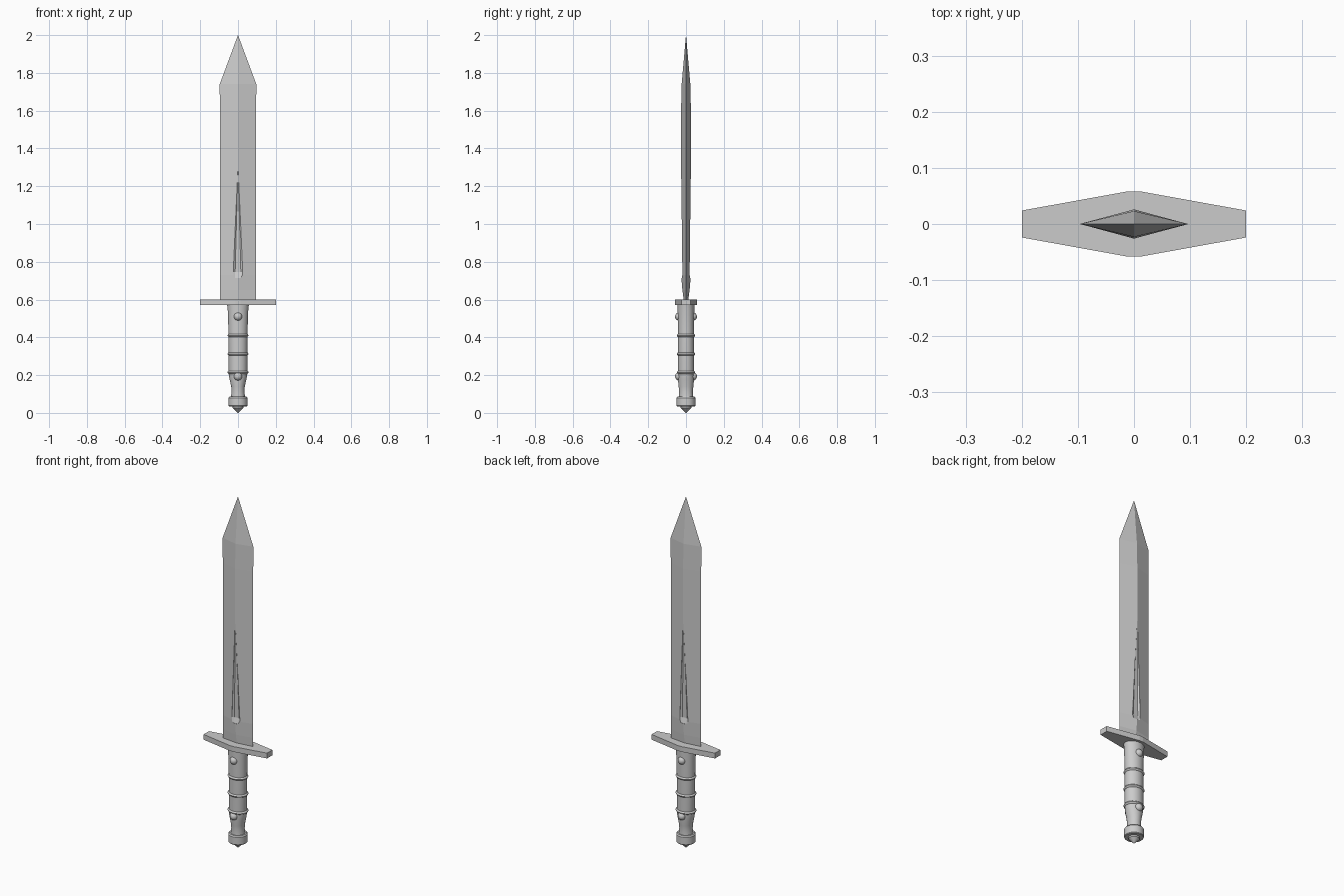
import bpy, bmesh, math

if "Cube" in bpy.data.objects:
    bpy.data.objects.remove(bpy.data.objects["Cube"])


def make_object(name, bm, smooth=False):
    bmesh.ops.remove_doubles(bm, verts=bm.verts, dist=1e-5)
    bmesh.ops.recalc_face_normals(bm, faces=bm.faces)
    mesh = bpy.data.meshes.new(name)
    bm.to_mesh(mesh)
    bm.free()
    obj = bpy.data.objects.new(name, mesh)
    bpy.context.collection.objects.link(obj)
    if smooth:
        bpy.ops.object.select_all(action='DESELECT')
        obj.select_set(True)
        bpy.context.view_layer.objects.active = obj
        bpy.ops.object.shade_smooth_by_angle(angle=math.radians(35))
    return obj


def skin(name, rings, smooth=False):
    """Join equal-length rings of points into a capped solid."""
    bm = bmesh.new()
    loops = [[bm.verts.new(p) for p in ring] for ring in rings]
    n = len(loops[0])
    for a, b in zip(loops, loops[1:]):
        for i in range(n):
            j = (i + 1) % n
            bm.faces.new((a[i], a[j], b[j], b[i]))
    bm.faces.new(loops[0][::-1])
    bm.faces.new(loops[-1])
    return make_object(name, bm, smooth)


def loft(name, sections, sides, smooth=False):
    """Stack elliptical sections given as (z, x radius, y radius)."""
    angles = [2 * math.pi * i / sides for i in range(sides)]
    return skin(name, [[(rx * math.cos(a), ry * math.sin(a), z) for a in angles]
                       for z, rx, ry in sections], smooth)


# Blade: diamond section, thinner at the root, pointed tip
blade = loft("blade", [(0.59, 0.095, 0.011), (0.65, 0.095, 0.019), (0.73, 0.096, 0.026),
                       (1.60, 0.096, 0.026), (1.74, 0.097, 0.023),
                       (2.0, 0.0002, 0.0002)], 4)

# Tapered fullers cut into both faces
for side in (-1, 1):
    rings = []
    for z, w, floor in [(0.715, 0.025, 0.021), (0.745, 0.025, 0.012),
                        (1.0, 0.014, 0.016), (1.285, 0.001, 0.0255)]:
        edge = max(0.026 * (1 - w / 0.096) - 0.001, floor)
        rings.append([(x, side * y, z) for x, y in
                      [(-w, 0.05), (-w, edge), (-0.6 * w, floor),
                       (0.6 * w, floor), (w, edge), (w, 0.05)]])
    cutter = skin("fuller_cutter", rings)
    cutter.hide_render = True
    cutter.hide_set(True)
    cut = blade.modifiers.new("fuller", 'BOOLEAN')
    cut.operation = 'DIFFERENCE'
    cut.solver = 'EXACT'
    cut.object = cutter

# Crossguard: flat elongated hexagonal plate
outline = [(-0.2, -0.024), (-0.012, -0.058), (0.012, -0.058), (0.2, -0.024),
           (0.2, 0.024), (0.012, 0.058), (-0.012, 0.058), (-0.2, 0.024)]
skin("crossguard", [[(x, y, z) for x, y in outline] for z in (0.57, 0.6)])

# Grip with a waisted lower end
loft("grip", [(0.575, 0.058, 0.044), (0.54, 0.054, 0.044), (0.42, 0.050, 0.043),
              (0.21, 0.050, 0.043), (0.18, 0.045, 0.043), (0.14, 0.036, 0.039),
              (0.11, 0.034, 0.036), (0.075, 0.039, 0.039)], 32, True)

# Raised grip rings
for z in (0.41, 0.312, 0.215):
    loft("grip_ring", [(z + d, 0.047 + e, 0.040 + e) for d, e in
                       [(-0.009, 0.001), (-0.006, 0.006), (0, 0.009),
                        (0.006, 0.006), (0.009, 0.001)]], 32, True)

# Pommel drum and pointed end cap
loft("pommel", [(0.034, 0.047, 0.047), (0.038, 0.050, 0.050),
                (0.080, 0.050, 0.050), (0.086, 0.045, 0.045)], 32, True)
loft("pommel_point", [(0.0, 0.0005, 0.0005), (0.006, 0.008, 0.008),
                      (0.026, 0.028, 0.028), (0.038, 0.030, 0.030)], 16, True)

# Domed rivets on the front and back of the grip
for z in (0.51, 0.193):
    for side in (-1, 1):
        bm = bmesh.new()
        bmesh.ops.create_uvsphere(bm, u_segments=20, v_segments=12, radius=0.022)
        bmesh.ops.translate(bm, verts=bm.verts, vec=(0, side * 0.036, z))
        make_object("grip_rivet", bm, True)
